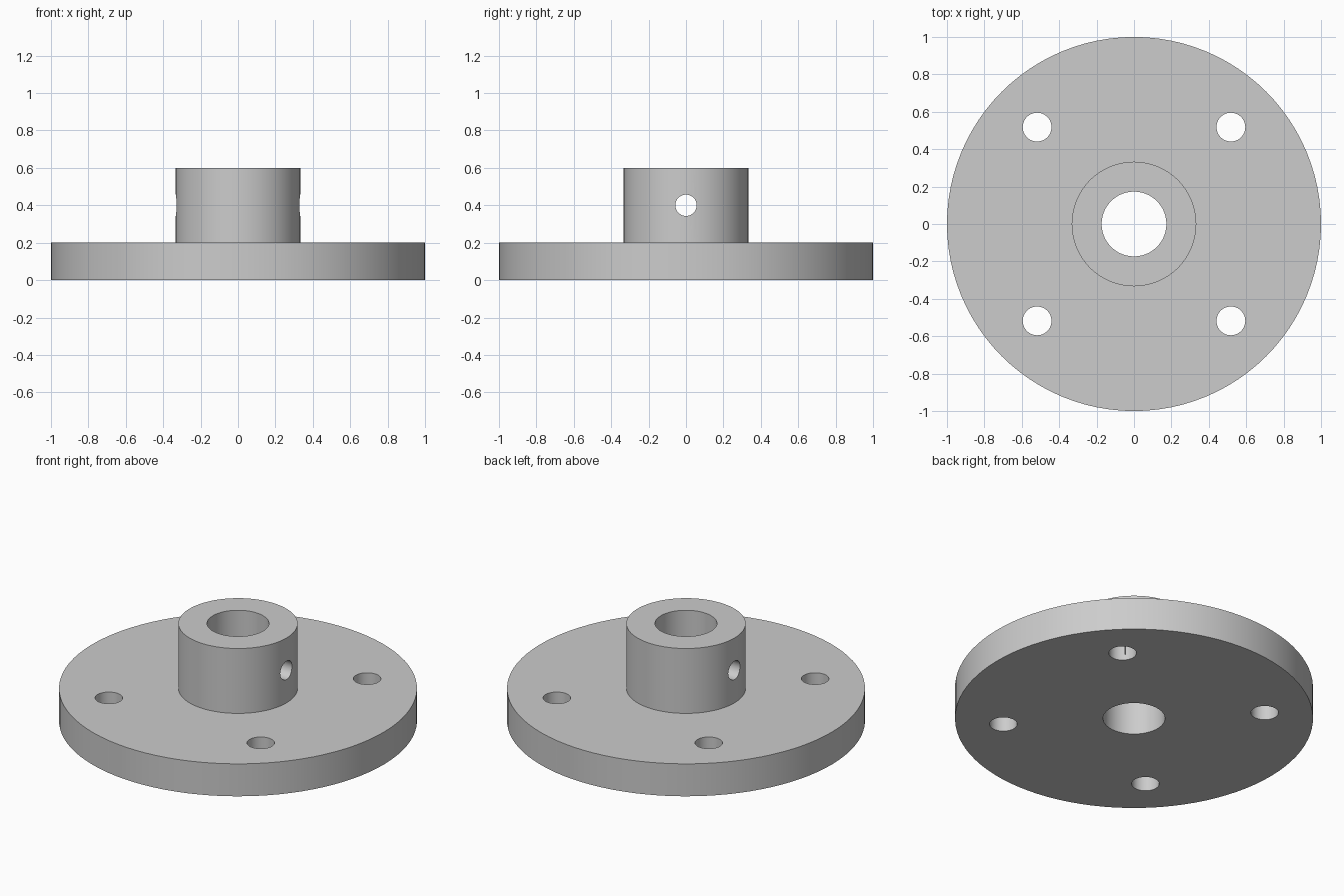
import bpy, bmesh, math
from mathutils import Matrix, Vector

if "Cube" in bpy.data.objects:
    bpy.data.objects.remove(bpy.data.objects["Cube"])

GREY = (0.604, 0.604, 0.604, 1.0)
metal = bpy.data.materials.new("plain grey metal")
metal.use_nodes = True
metal.diffuse_color = GREY
metal.node_tree.nodes["Principled BSDF"].inputs["Base Color"].default_value = GREY


def add_object(name, bm):
    bmesh.ops.recalc_face_normals(bm, faces=bm.faces)
    mesh = bpy.data.meshes.new(name)
    bm.to_mesh(mesh)
    bm.free()
    mesh.materials.append(metal)
    obj = bpy.data.objects.new(name, mesh)
    bpy.context.collection.objects.link(obj)
    return obj


def lathe(name, profile, sides):
    """Spin a closed (radius, height) profile around z."""
    bm = bmesh.new()
    verts = [bm.verts.new((r, 0, z)) for r, z in profile]
    edges = [bm.edges.new((v, verts[i - 1])) for i, v in enumerate(verts)]
    bmesh.ops.spin(bm, geom=verts + edges, cent=(0, 0, 0), axis=(0, 0, 1),
                   angle=math.tau, steps=sides, use_merge=True)
    bmesh.ops.remove_doubles(bm, verts=bm.verts, dist=1e-5)
    return add_object(name, bm)


def drill(target, name, centre, radius, length, turn=None, sides=48):
    """Cut a round hole and keep the cutter as a hidden helper."""
    bm = bmesh.new()
    bmesh.ops.create_cone(bm, cap_ends=True, segments=sides, radius1=radius,
                          radius2=radius, depth=length,
                          matrix=Matrix.Translation(Vector(centre)) @ (turn or Matrix()))
    cutter = add_object(name, bm)
    cutter.hide_render = True
    cutter.hide_set(True)
    mod = target.modifiers.new(name, "BOOLEAN")
    mod.operation, mod.solver, mod.object = "DIFFERENCE", "EXACT", cutter


# Flange disc, raised hub and central bore as one turned body
BORE, HUB, RIM = 0.173, 0.333, 1.0
flange = lathe("flanged_hub", [(BORE, 0), (RIM, 0), (RIM, 0.2), (HUB, 0.2),
                               (HUB, 0.6), (BORE, 0.6)], 96)

# Four bolt holes through the disc
for i, (sx, sy) in enumerate([(1, 1), (-1, 1), (-1, -1), (1, -1)]):
    drill(flange, f"bolt_hole_cutter_{i + 1}", (sx * 0.518, sy * 0.518, 0.1), 0.077, 0.4)

# Cross hole through both walls of the hub
drill(flange, "set_screw_hole_cutter", (0, 0, 0.4), 0.057, 1.0,
      Matrix.Rotation(math.pi / 2, 4, "Y"))

# Bake the cuts and drop the cutters
baked = bpy.data.meshes.new_from_object(
    flange.evaluated_get(bpy.context.evaluated_depsgraph_get()))
cutters = [m.object for m in flange.modifiers]
flange.modifiers.clear()
flange.data = baked
for cutter in cutters:
    bpy.data.objects.remove(cutter)

# Smooth round walls, crisp rims
bpy.ops.object.select_all(action="DESELECT")
flange.select_set(True)
bpy.context.view_layer.objects.active = flange
bpy.ops.object.shade_smooth_by_angle(angle=math.radians(30))
